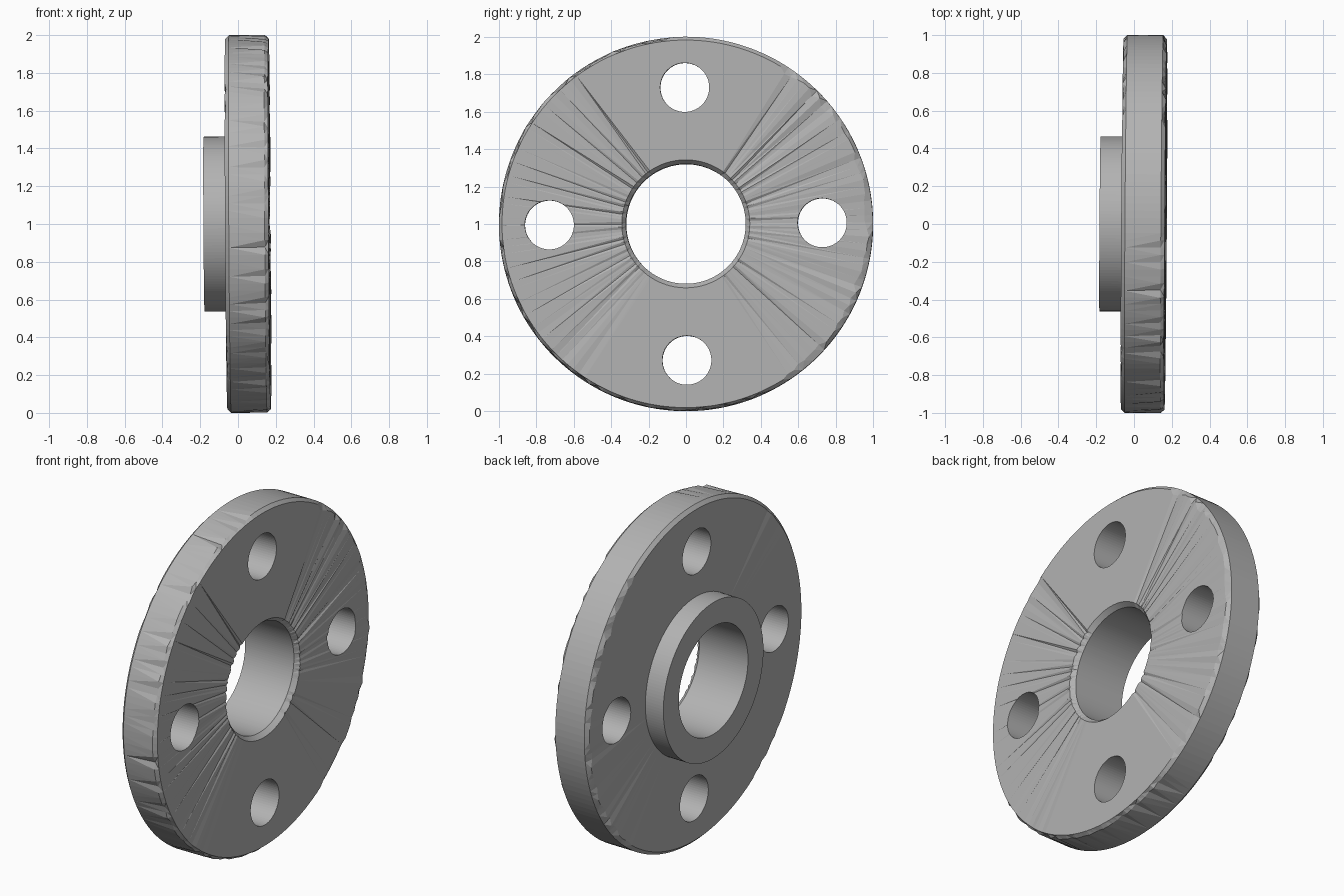
import bpy, bmesh, math, random
from mathutils import Matrix, Euler

if "Cube" in bpy.data.objects:
    bpy.data.objects.remove(bpy.data.objects["Cube"])

random.seed(4)
SIDES = 160

steel = bpy.data.materials.new("plain grey steel")
steel.diffuse_color = (0.45, 0.45, 0.45, 1)
steel.use_nodes = True
steel.node_tree.nodes["Principled BSDF"].inputs["Base Color"].default_value = steel.diffuse_color

# Slightly crooked pose of the whole flange
POSE = Matrix.Translation((0, 0, 1)) @ Euler((0.008, -0.006, -0.007)).to_matrix().to_4x4()

# Cross-section (x along the axis, radius)
PROFILE = [(-0.18, 0.32), (-0.18, 0.463), (-0.062, 0.463), (-0.062, 0.98),
           (-0.042, 1.0), (0.148, 1.0), (0.168, 0.982), (0.168, 0.342), (0.140, 0.32)]


def worn(i, x, r, a):
    """Chipped rim and faint radial gouges on the faces."""
    y, z = math.cos(a), math.sin(a)
    diagonal = abs(math.sin(2 * a)) > 0.93
    chip = random.random() ** 2
    if i == 5 and (y < -0.05 or z < -0.9):        # dented rim, front side
        r -= 0.018 * chip
    if i == 6 and y > 0.55:                       # scalloped face edge
        r -= 0.03 * chip
    if i == 3 and y > 0.6:                        # scalloped back edge
        r -= 0.03 * chip
    if i in (6, 7) and (diagonal or y > 0.85 or (i == 7 and y < -0.8)):
        x -= 0.010 * chip
    if i == 3 and (diagonal or y > 0.85):
        x += 0.008 * chip
    return x, r


# Flange body: lathe the profile about the x axis
bm = bmesh.new()
rings = []
for k in range(SIDES):
    a = 2 * math.pi * k / SIDES
    ring = []
    for i, (x, r) in enumerate(PROFILE):
        x, r = worn(i, x, r, a)
        ring.append(bm.verts.new((x, r * math.cos(a), r * math.sin(a))))
    rings.append(ring)
n = len(PROFILE)
for k in range(SIDES):
    p, q = rings[k], rings[(k + 1) % SIDES]
    for i in range(n):
        j = (i + 1) % n
        bm.faces.new((p[i], p[j], q[j], q[i]))
bmesh.ops.triangulate(bm, faces=bm.faces[:])
bmesh.ops.recalc_face_normals(bm, faces=bm.faces[:])
mesh = bpy.data.meshes.new("flange")
bm.to_mesh(mesh)
bm.free()
flange = bpy.data.objects.new("flange", mesh)
bpy.context.collection.objects.link(flange)
mesh.materials.append(steel)

# Four bolt holes cut through the disc
bm = bmesh.new()
for k in range(4):
    a = k * math.pi / 2
    place = Matrix.Translation((0, 0.729 * math.cos(a), 0.729 * math.sin(a))) \
        @ Matrix.Rotation(math.pi / 2, 4, 'Y')
    bmesh.ops.create_cone(bm, cap_ends=True, segments=64, radius1=0.131,
                          radius2=0.131, depth=1, matrix=place)
cut_mesh = bpy.data.meshes.new("bolt_hole_cutter")
bm.to_mesh(cut_mesh)
bm.free()
cut_mesh.materials.append(steel)
cutter = bpy.data.objects.new("bolt_hole_cutter", cut_mesh)
bpy.context.collection.objects.link(cutter)
cutter.hide_render = True

mod = flange.modifiers.new("bolt_holes", 'BOOLEAN')
mod.operation = 'DIFFERENCE'
mod.solver = 'EXACT'
mod.object = cutter
bpy.context.view_layer.objects.active = flange
flange.select_set(True)
bpy.ops.object.modifier_apply(modifier=mod.name)
bpy.data.objects.remove(cutter)

flange.matrix_world = POSE
